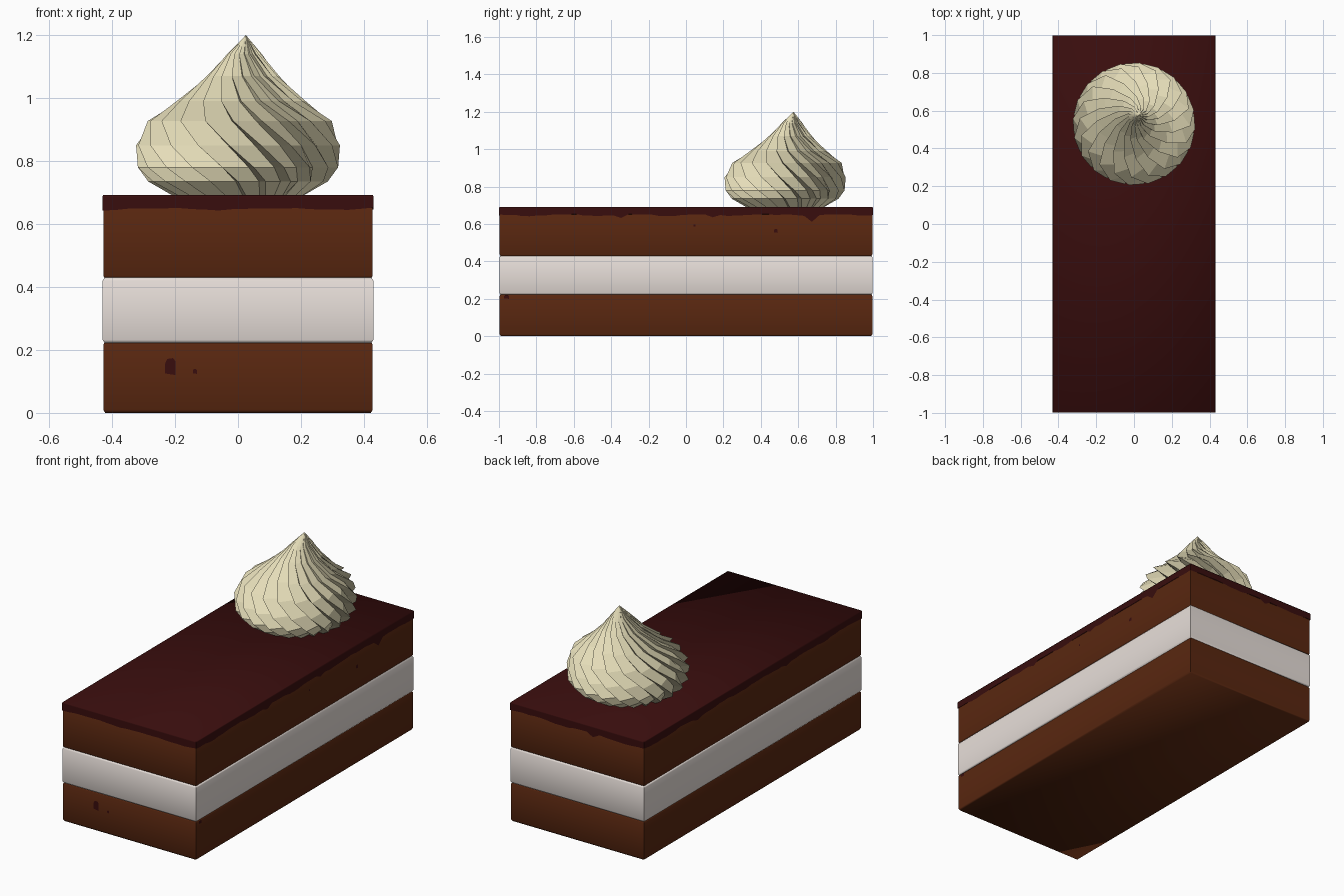
import bpy, math, random

if "Cube" in bpy.data.objects:
    bpy.data.objects.remove(bpy.data.objects["Cube"])

random.seed(4)


def mat(name, col):
    m = bpy.data.materials.new(name)
    m.diffuse_color = (*col, 1)
    m.use_nodes = True
    m.node_tree.nodes["Principled BSDF"].inputs["Base Color"].default_value = m.diffuse_color
    return m


SPONGE = mat("chocolate sponge", (0.1, 0.02, 0.005))
CREAM = mat("white cream", (0.83, 0.76, 0.72))
GLAZE = mat("dark glaze", (0.04, 0.004, 0.004))
SWIRL = mat("vanilla swirl", (0.78, 0.72, 0.48))

HX, HY = 0.428, 0.996


def make(name, verts, faces, material, smooth=False):
    me = bpy.data.meshes.new(name)
    me.from_pydata(verts, [], faces)
    me.materials.append(material)
    ob = bpy.data.objects.new(name, me)
    bpy.context.collection.objects.link(ob)
    if smooth:
        bpy.ops.object.select_all(action='DESELECT')
        ob.select_set(True)
        bpy.context.view_layer.objects.active = ob
        bpy.ops.object.shade_smooth_by_angle(angle=math.radians(60))
    return ob


def layer(name, z0, z1, material, edge=0.01, grow=0.0):
    """Rectangular slab with softened top and bottom rims."""
    rings = [(z0, edge), (z0 + edge, 0), (z1 - edge, 0), (z1, edge)]
    verts, faces = [], []
    for z, inset in rings:
        x, y = HX + grow - inset * 0.6, HY + grow - inset * 0.6
        verts += [(-x, -y, z), (x, -y, z), (x, y, z), (-x, y, z)]
    for r in range(3):
        for i in range(4):
            j = (i + 1) % 4
            faces.append((r * 4 + i, r * 4 + j, r * 4 + 4 + j, r * 4 + 4 + i))
    faces += [(3, 2, 1, 0), (12, 13, 14, 15)]
    return make(name, verts, faces, material, True)


# Stacked cake layers
layer("bottom_sponge", 0.0, 0.226, SPONGE)
layer("cream_filling", 0.222, 0.43, CREAM, grow=0.002)
layer("top_sponge", 0.426, 0.66, SPONGE)
layer("glaze_top", 0.652, 0.692, GLAZE, edge=0.005, grow=0.003)


# Uneven lower edge of the glaze on all four sides
def side_point(side, t, z, out=0.004):
    return {"front": (t, -HY - out, z), "back": (-t, HY + out, z),
            "right": (HX + out, t, z), "left": (-HX - out, -t, z)}[side]


def skirt(side, half, drips):
    n = int(half * 50)
    verts, faces = [], []
    for i in range(n + 1):
        t = -half + 2 * half * i / n
        z = 0.648 + 0.004 * math.sin(t * 17) + random.uniform(-0.003, 0.003)
        for d, low in drips:
            if abs(t - d) < 0.02:
                z = low
        verts += [side_point(side, t, z), side_point(side, t, 0.686)]
    for i in range(n):
        a = i * 2
        faces.append((a, a + 2, a + 3, a + 1))
    make("glaze_edge_" + side, verts, faces, GLAZE)


skirt("front", HX + 0.003, [])
skirt("back", HX + 0.003, [(0.1, 0.63)])
skirt("right", HY + 0.003, [(-0.35, 0.632), (0.15, 0.636), (0.655, 0.612)])
skirt("left", HY + 0.003, [(-0.5, 0.63), (0.3, 0.635)])

# Small chocolate crumbs on the cut faces
for k, (side, t, z, w, h) in enumerate([
        ("front", -0.215, 0.147, 0.017, 0.027), ("front", -0.137, 0.132, 0.006, 0.008),
        ("right", 0.48, 0.563, 0.01, 0.01), ("right", 0.045, 0.592, 0.005, 0.006),
        ("right", -0.96, 0.21, 0.013, 0.01)]):
    pts = [side_point(side, t + w * a, z + h * b, 0.001)
           for a, b in [(-1, -0.8), (1, -1), (1, 0.6), (0.5, 1), (-0.6, 0.9), (-1, 0.3)]]
    make("crumb_%d" % (k + 1), pts, [tuple(range(6))], GLAZE)

# Piped swirl: twisted saw-tooth rosette narrowing to an off-centre tip
TEETH = 20
#          z     radius  twist in degrees
profile = [(0.685, 0.20, 8), (0.735, 0.285, 0), (0.78, 0.322, -9),
           (0.85, 0.325, -23), (0.927, 0.293, -40), (0.99, 0.205, -54),
           (1.07, 0.115, -72), (1.14, 0.055, -90)]
verts, faces = [], []
step = 2 * math.pi / TEETH
for z, r, tw in profile:
    lean = max(0, (z - 0.85) / 0.35)
    cx, cy = 0.025 * lean, 0.53 + 0.045 * lean
    for i in range(TEETH):
        a = i * step + math.radians(tw)
        for da, k in ((-0.1 * step, 0.84), (0, 1.0)):
            verts.append((cx + r * k * math.cos(a + da),
                          cy + r * k * math.sin(a + da), z))
n = TEETH * 2
for row in range(len(profile) - 1):
    for i in range(n):
        j = (i + 1) % n
        faces.append((row * n + i, row * n + j, (row + 1) * n + j, (row + 1) * n + i))
tip = len(verts)
verts.append((0.025, 0.575, 1.2))
last = (len(profile) - 1) * n
faces += [(last + i, last + (i + 1) % n, tip) for i in range(n)]
faces.append(tuple(reversed(range(n))))
make("cream_swirl", verts, faces, SWIRL)
